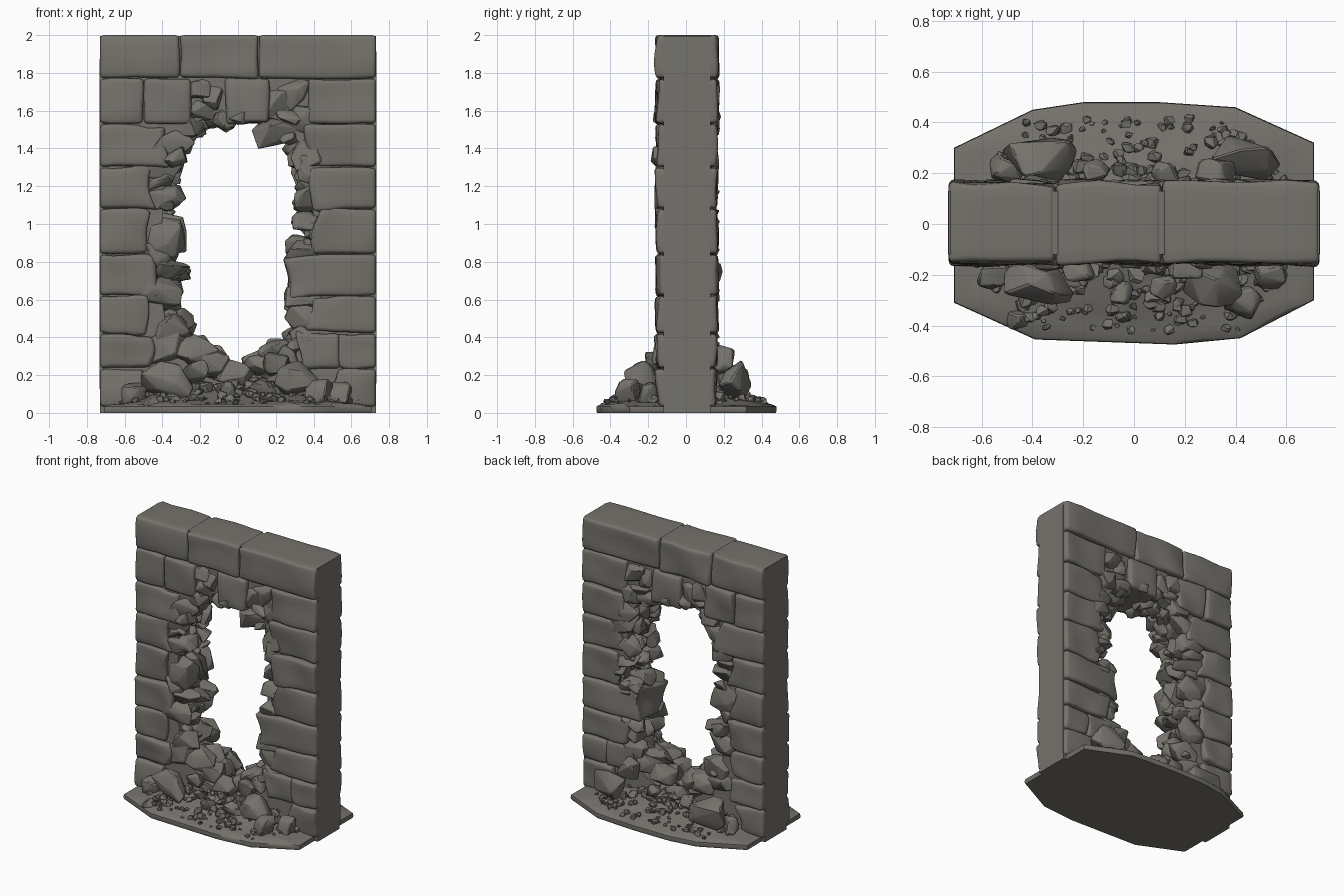
import bpy, bmesh, math, random
from mathutils import Matrix, Vector, noise

if "Cube" in bpy.data.objects:
    bpy.data.objects.remove(bpy.data.objects["Cube"], do_unlink=True)

rng = random.Random(11)
stone = bpy.data.materials.new("weathered_grey_stone")
stone.use_nodes = True
COLOUR = (0.18, 0.17, 0.15, 1)
stone.diffuse_color = COLOUR
stone.node_tree.nodes["Principled BSDF"].inputs["Base Color"].default_value = COLOUR


def finish(bm, name, angle=32):
    """Turn a bmesh into a shaded, named object."""
    bmesh.ops.recalc_face_normals(bm, faces=bm.faces)
    mesh = bpy.data.meshes.new(name)
    bm.to_mesh(mesh)
    bm.free()
    mesh.materials.append(stone)
    obj = bpy.data.objects.new(name, mesh)
    bpy.context.collection.objects.link(obj)
    bpy.ops.object.select_all(action='DESELECT')
    obj.select_set(True)
    bpy.context.view_layer.objects.active = obj
    bpy.ops.object.shade_smooth_by_angle(angle=math.radians(angle))
    return obj


def add_rock(target, centre, half, bevel=0.0, tilt=0.0):
    """Add one angular convex stone to a shared bmesh."""
    bm = bmesh.new()
    half = Vector(half)
    spin = Matrix.Rotation(rng.uniform(-tilt, tilt), 3, 'Y')
    points = []
    for sx in (-1, 1):
        for sy in (-1, 1):
            for sz in (-1, 1):
                points.append(Vector([s * rng.uniform(0.3, 0.95) for s in (sx, sy, sz)]))
    for axis in range(3):
        for s in (-1, 1):
            p = Vector([rng.uniform(-0.6, 0.6) for _ in range(3)])
            p[axis] = s
            points.append(p)
    for p in points:
        bm.verts.new(Vector(centre) + spin @ (p * half))
    bmesh.ops.convex_hull(bm, input=bm.verts[:])
    loose = [v for v in bm.verts if not v.link_faces]
    bmesh.ops.delete(bm, geom=loose, context='VERTS')
    bmesh.ops.dissolve_limit(bm, angle_limit=0.2, verts=bm.verts, edges=bm.edges)
    if bevel:
        bmesh.ops.bevel(bm, geom=bm.edges[:], offset=bevel, segments=1,
                        affect='EDGES', profile=0.5, clamp_overlap=True)
    temp = bpy.data.meshes.new("temp")
    bm.to_mesh(temp)
    bm.free()
    target.from_mesh(temp)
    bpy.data.meshes.remove(temp)


def brick(name, x0, x1, z0, z1):
    """Worn block through the whole wall; ends facing the hole are ragged."""
    bm = bmesh.new()
    bmesh.ops.create_cube(bm, size=1)
    gap = 0.003
    a = x0 if x0 < -0.72 else x0 + gap
    b = x1 if x1 > 0.72 else x1 - gap
    top = z1 if z1 > 1.99 else z1 - gap
    low = z0 + gap
    bmesh.ops.scale(bm, vec=(b - a, 0.318, top - low), verts=bm.verts)
    bmesh.ops.translate(bm, vec=((a + b) / 2, 0.005, (low + top) / 2), verts=bm.verts)
    bmesh.ops.bevel(bm, geom=bm.edges[:], offset=0.02, segments=3,
                    affect='EDGES', profile=0.5)
    bmesh.ops.subdivide_edges(bm, edges=[e for e in bm.edges if e.calc_length() > 0.1],
                              cuts=4, use_grid_fill=True)
    ragged = z1 < 1.75 and min(abs(a), abs(b)) < 0.55
    for v in bm.verts:
        n = noise.noise_vector(v.co * 5 + Vector((x0 * 9, 0, z0 * 7)))
        inner = abs(v.co.x) < min(abs(a), abs(b)) + 0.1
        v.co.y += n.y * 0.022
        if abs(v.co.x) < 0.7 and v.co.z < 1.97:
            v.co.z += n.z * (0.03 if ragged and inner else 0.012)
            v.co.x += n.x * (0.07 if ragged and inner else 0.012)
    finish(bm, name, 40)


# Mortar core: a flat-sided frame around the ragged opening
def opening(angle, rx, rz):
    c, s = math.cos(angle), math.sin(angle)
    r = (abs(c / rx) ** 2.6 + abs(s / rz) ** 2.6) ** (-1 / 2.6)
    return c * r, 0.88 + s * r


core = bmesh.new()
corners = [math.atan2(z, x) for x in (-0.73, 0.73) for z in (-0.88, 1.115)]
angles = sorted([math.tau * i / 40 - math.pi + 0.01 for i in range(40)] + corners)
loops = []
for ang in angles:
    c, s = math.cos(ang), math.sin(ang)
    reach = min(0.732 / abs(c), (1.115 if s > 0 else 0.88) / max(abs(s), 1e-6))
    ix, iz = opening(ang, 0.41 + rng.uniform(-0.02, 0.03), 0.72)
    outer, inner = (c * reach, 0.88 + s * reach), (ix, iz)
    loops.append([core.verts.new((p[0], y, p[1])) for p, y in
                  ((outer, -0.12), (inner, -0.12), (inner, 0.13), (outer, 0.13))])
for one, two in zip(loops, loops[1:] + loops[:1]):
    for k in range(4):
        core.faces.new((one[k], one[(k + 1) % 4], two[(k + 1) % 4], two[k]))
finish(core, "mortar_core", 30)

# Courses of bricks: bottom, top, then the x range of each brick
courses = [
    (0.03, 0.235, [(-0.73, -0.5), (0.5, 0.73)]),
    (0.235, 0.42, [(-0.73, -0.45), (0.3, 0.54), (0.54, 0.73)]),
    (0.42, 0.62, [(-0.73, -0.48), (0.36, 0.73)]),
    (0.62, 0.84, [(-0.73, -0.44), (0.26, 0.73)]),
    (0.84, 1.08, [(-0.73, -0.48), (0.42, 0.73)]),
    (1.08, 1.3, [(-0.73, -0.44), (0.4, 0.73)]),
    (1.3, 1.53, [(-0.73, -0.38), (0.4, 0.73)]),
    (1.53, 1.77, [(-0.73, -0.5), (-0.5, -0.25), (-0.07, 0.17), (0.37, 0.73)]),
    (1.77, 2.0, [(-0.73, -0.31), (-0.31, 0.11), (0.11, 0.73)]),
]
for row, (low, high, spans) in enumerate(courses):
    for col, (x0, x1) in enumerate(spans):
        brick(f"brick_row{row + 1}_{col + 1}", x0, x1, low, high)

# Broken stones jutting into the opening: x, z, half width, half height
teeth = {
    "broken_stones_right": [
        (-.35, 1.43, .12, .07), (-.4, 1.3, .11, .08), (-.38, 1.13, .12, .07),
        (-.4, .95, .13, .12), (-.34, .74, .12, .06), (-.41, .62, .11, .09),
        (-.34, .46, .12, .09), (-.43, .83, .09, .07), (-.39, .34, .13, .09),
        (-.41, 1.21, .1, .05)],
    "broken_stones_top": [
        (-.28, 1.52, .1, .07), (-.2, 1.7, .08, .07), (-.12, 1.68, .08, .09),
        (-.19, 1.6, .09, .06), (-.08, 1.57, .07, .06), (.21, 1.51, .12, .07),
        (.22, 1.67, .08, .1), (.31, 1.68, .09, .09), (.27, 1.59, .1, .05),
        (.34, 1.53, .08, .09)],
    "broken_stones_left": [
        (.37, 1.39, .1, .1), (.41, 1.27, .13, .08), (.39, 1.14, .1, .07),
        (.37, 1.03, .1, .06), (.35, .86, .1, .06), (.42, .95, .07, .06),
        (.34, .6, .12, .07), (.33, .5, .09, .08), (.35, .4, .12, .09)],
    "broken_stones_sill": [
        (.22, .32, .12, .07), (.11, .24, .1, .07), (-.01, .19, .11, .07),
        (-.12, .26, .09, .09), (-.23, .31, .12, .09)],
}
for name, stones in teeth.items():
    bm = bmesh.new()
    for x, z, hx, hz in stones:
        for y in (-0.09, 0.01, 0.105):
            k = rng.uniform(0.85, 1.08)
            away = (1 - k) * hx * (1 if x > 0 else -1)
            add_rock(bm, (x + away, y, z + rng.uniform(-0.025, 0.025)),
                     (hx * k, rng.uniform(0.06, 0.078), hz * k), 0.004, 0.35)
    finish(bm, name, 25)

# Small chips filling the gaps around the opening
bm = bmesh.new()
for i in range(72):
    x, z = opening(math.tau * i / 72, 0.385, 0.69)
    size = rng.uniform(0.04, 0.075)
    add_rock(bm, (x, rng.uniform(-0.13, 0.14), z),
             (size, size * 0.9, size * rng.uniform(0.5, 0.9)), 0.003, 0.8)
finish(bm, "edge_chips", 25)


# Ground slab with a low mound of debris
def ground(x, y):
    heap = max(0, 1 - (x / 0.65) ** 2) * max(0, 1 - abs(y) / 0.46)
    return 0.04 + 0.14 * heap + 0.014 * noise.noise(Vector((x * 9, y * 9, 0)))


outline = [(-.71, .3), (-.4, .45), (-.2, .48), (.1, .48), (.4, .46), (.71, .32),
           (.71, -.3), (.42, -.45), (.16, -.475), (-.39, -.455), (-.71, -.31)]
border = []
for p, q in zip(outline, outline[1:] + outline[:1]):
    border += [Vector(p).lerp(Vector(q), k / 4) for k in range(4)]
bm = bmesh.new()
rings = [[bm.verts.new((p.x * t, p.y * t, z)) for p in border]
         for t, z in ((0.99, 0), (1, 0.012), (0.995, 0.035))]
for t in (0.97, 0.88, 0.79, 0.7, 0.61, 0.5, 0.35, 0.18):
    rings.append([bm.verts.new((p.x * t, p.y * t, ground(p.x * t, p.y * t))) for p in border])
count = len(border)
for a, b in zip(rings, rings[1:]):
    for i in range(count):
        j = (i + 1) % count
        bm.faces.new((a[i], a[j], b[j], b[i]))
bm.faces.new(rings[0])
bm.faces.new(rings[-1])
finish(bm, "ground_slab", 40)

# Large fallen blocks: x, y, z, half width, half depth, half height
blocks = [
    (-.38, -.23, .17, .14, .09, .11), (-.55, -.2, .09, .07, .06, .07),
    (.31, -.23, .18, .12, .1, .1), (.43, -.31, .1, .08, .07, .08),
    (.54, -.2, .1, .07, .06, .07), (-.46, -.38, .06, .045, .04, .04),
    (-.05, -.27, .12, .05, .05, .05), (.12, -.25, .13, .06, .05, .05),
    (-.22, -.18, .22, .07, .05, .06), (.2, -.17, .26, .07, .05, .06),
    (-.37, .25, .16, .15, .09, .11), (.44, .26, .17, .14, .09, .11),
    (-.5, .22, .1, .07, .06, .07), (.32, .2, .28, .08, .06, .08),
    (.12, .2, .17, .06, .05, .05), (-.15, .21, .17, .06, .05, .05)]
bm = bmesh.new()
for x, y, z, hx, hy, hz in blocks:
    add_rock(bm, (x, y, z), (hx, hy, hz), 0.006, 0.2)
finish(bm, "fallen_blocks", 25)

# Scattered rubble, larger and denser close to the wall
for name, side in (("front_rubble", -1), ("back_rubble", 1)):
    bm = bmesh.new()
    for _ in range(190):
        near = rng.random() ** 1.4
        y = side * (0.08 + 0.34 * near)
        x = rng.uniform(-1, 1) * (0.67 - 0.25 * near)
        size = rng.uniform(0.015, 0.048) * (1 - 0.5 * near)
        add_rock(bm, (x, y, ground(x, y) + size * 0.3),
                 (size, size * rng.uniform(0.7, 1), size * rng.uniform(0.6, 1)),
                 0, 0.5)
    finish(bm, name)
